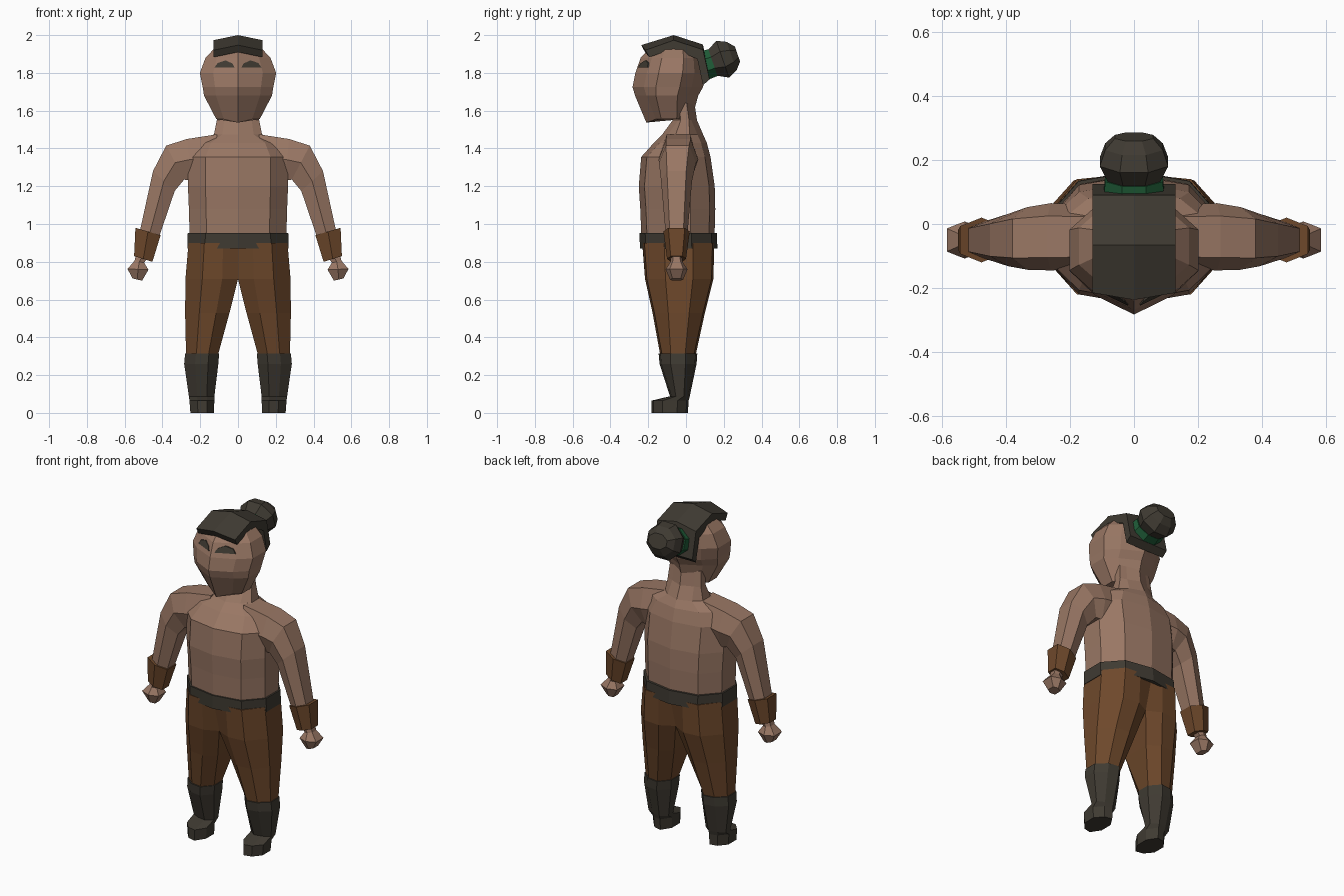
import bpy, bmesh, math
from mathutils import Vector


def material(name, rgb):
    m = bpy.data.materials.new(name)
    m.diffuse_color = (*rgb, 1)
    return m


SKIN = material("skin", (0.32, 0.185, 0.128))
BROWN = material("brown_leather", (0.155, 0.065, 0.024))
DARK = material("dark_charcoal", (0.05, 0.043, 0.032))
GREEN = material("green_band", (0.014, 0.11, 0.04))


def loft(name, rings, mat, mirror=False):
    """Skin a closed tube through equal-length rings and cap both ends."""
    bm = bmesh.new()
    vs = [[bm.verts.new(p) for p in r] for r in rings]
    n = len(rings[0])
    for a, b in zip(vs, vs[1:]):
        for i in range(n):
            j = (i + 1) % n
            bm.faces.new((a[i], a[j], b[j], b[i]))
    bm.faces.new(vs[0][::-1])
    bm.faces.new(vs[-1])
    bmesh.ops.recalc_face_normals(bm, faces=bm.faces)
    me = bpy.data.meshes.new(name)
    bm.to_mesh(me)
    bm.free()
    me.materials.append(mat)
    ob = bpy.data.objects.new(name, me)
    bpy.context.collection.objects.link(ob)
    if mirror:
        ob.modifiers.new("Mirror", 'MIRROR')
    return ob


def body_ring(z, hx, f, b, d=0.03, dip=0.0):
    """Ten-sided symmetric section; f and b are the front and back y."""
    m = (b - f) * 0.33
    half = [(0, f, z - dip), (0.65 * hx, f + d, z), (hx, f + m, z),
            (hx, b - m, z), (0.65 * hx, b - d, z), (0, b, z)]
    return half + [(-x, y, w) for x, y, w in half[-2:0:-1]]


def leg_ring(z, xi, xo, f, b, fi=None, bi=None):
    """Eight-sided section of one leg between inner xi and outer xo."""
    m = (b - f) * 0.3
    fi = f + m if fi is None else fi
    bi = b - m if bi is None else bi
    x1, x2 = xi + 0.3 * (xo - xi), xi + 0.68 * (xo - xi)
    return [(xi, fi, z), (x1, f, z), (x2, f + 0.01, z), (xo, f + m, z),
            (xo, b - m, z), (x2, b - 0.01, z), (x1, b, z), (xi, bi, z)]


def arm_ring(xo, zo, xi, zi, w, c=-0.05):
    """Six-sided section between an outer and an inner point, half depth w."""
    xm, zm = (xo + xi) / 2, (zo + zi) / 2
    e = 0.62 * w
    return [(xo, c - e, zo), (xm, c - w, zm), (xi, c - e, zi),
            (xi, c + e, zi), (xm, c + w, zm), (xo, c + e, zo)]


# Torso and neck
loft("torso", [body_ring(*r) for r in (
    (0.90, 0.255, -0.235, 0.15), (1.08, 0.26, -0.242, 0.155),
    (1.20, 0.265, -0.25, 0.152), (1.355, 0.265, -0.237, 0.13),
    (1.43, 0.22, -0.17, 0.11), (1.475, 0.127, -0.125, 0.09),
    (1.55, 0.112, -0.07, 0.058), (1.64, 0.105, -0.08, 0.045))], SKIN)

# Head, with a faceted face coming to a ridge at the centre
loft("head", [body_ring(*r) for r in (
    (1.555, 0.115, -0.21, 0.03, 0.05, 0.018), (1.68, 0.18, -0.27, 0.065, 0.06),
    (1.725, 0.187, -0.283, 0.09, 0.06), (1.80, 0.202, -0.268, 0.105, 0.06),
    (1.88, 0.172, -0.24, 0.10, 0.06), (1.94, 0.115, -0.18, 0.06, 0.04))], SKIN)

# Eyebrow plates that follow the slope of the forehead
brow = [(0.018, 1.828), (0.125, 1.828), (0.108, 1.852), (0.065, 1.866), (0.03, 1.85)]


def brow_y(x, z):
    t = (z - 1.8) / 0.08
    return -0.268 + 0.028 * t + 0.06 * x / (0.65 * (0.202 - 0.03 * t))


loft("eyebrow", [[(x, brow_y(x, z) + o, z) for x, z in brow]
                 for o in (-0.006, 0.003)], DARK, True)

# Swept-back hair: one side profile carried across a raised centre line
hair = [(-0.237, 1.947), (-0.065, 2.0), (0.09, 1.95), (0.125, 1.765),
        (0.09, 1.735), (0.06, 1.90), (-0.065, 1.955), (-0.217, 1.91)]
loft("hair", [[(x, y + (0.022 if x and y < -0.1 else 0), z - (0.027 if x and z > 1.8 else 0))
               for y, z in hair] for x in (-0.13, 0, 0.13)], DARK)

# Hair tie and bun, turned around a tilted axis
AXIS, UP, BASE = Vector((0, 0.945, 0.327)), Vector((0, -0.327, 0.945)), Vector((0, 0.095, 1.838))


def turned(s, rx, rz):
    ring = [math.radians(22.5 + 45 * k) for k in range(8)]
    k = 1 / math.cos(math.radians(22.5))
    return [BASE + AXIS * s + Vector((rx * k * math.cos(a), 0, 0)) + UP * rz * k * math.sin(a)
            for a in ring]


loft("hair_tie", [turned(-0.01, 0.095, 0.078), turned(0.05, 0.09, 0.075)], GREEN)
loft("hair_bun", [turned(0.04, 0.078, 0.068), turned(0.105, 0.107, 0.103),
                  turned(0.155, 0.09, 0.08), turned(0.188, 0.06, 0.042)], DARK)

# Arms
loft("arm", [arm_ring(*r) for r in (
    (0.11, 1.475, 0.15, 1.24, 0.10, -0.04), (0.27, 1.45, 0.25, 1.23, 0.105, -0.04),
    (0.38, 1.415, 0.285, 1.235, 0.098, -0.045), (0.45, 1.28, 0.335, 1.175, 0.082),
    (0.52, 0.96, 0.415, 0.94, 0.058))], SKIN, True)
loft("bracer", [arm_ring(*r) for r in (
    (0.543, 0.98, 0.41, 0.94, 0.07), (0.55, 0.83, 0.453, 0.80, 0.05))], BROWN, True)
loft("hand", [arm_ring(*r) for r in (
    (0.538, 0.84, 0.478, 0.82, 0.03), (0.548, 0.805, 0.497, 0.795, 0.032),
    (0.585, 0.762, 0.474, 0.758, 0.058), (0.558, 0.712, 0.508, 0.70, 0.035))], SKIN, True)

# Belt, trousers and boots
loft("belt", [body_ring(0.87, 0.268, -0.244, 0.166), body_ring(0.952, 0.266, -0.246, 0.164)], DARK)
loft("trouser_leg", [leg_ring(*r) for r in (
    (0.90, 0, 0.262, -0.23, 0.15, -0.232, 0.152), (0.71, 0, 0.278, -0.217, 0.145, -0.18, 0.10),
    (0.53, 0.045, 0.28, -0.177, 0.10, -0.13, 0.05), (0.31, 0.105, 0.275, -0.137, 0.052))],
    BROWN, True)
loft("boot", [leg_ring(*r) for r in (
    (0.315, 0.10, 0.28, -0.145, 0.06), (0.26, 0.104, 0.285, -0.14, 0.056),
    (0.088, 0.125, 0.26, -0.085, 0.02), (0.065, 0.125, 0.257, -0.182, 0.014),
    (0, 0.128, 0.252, -0.182, 0.01))], DARK, True)
